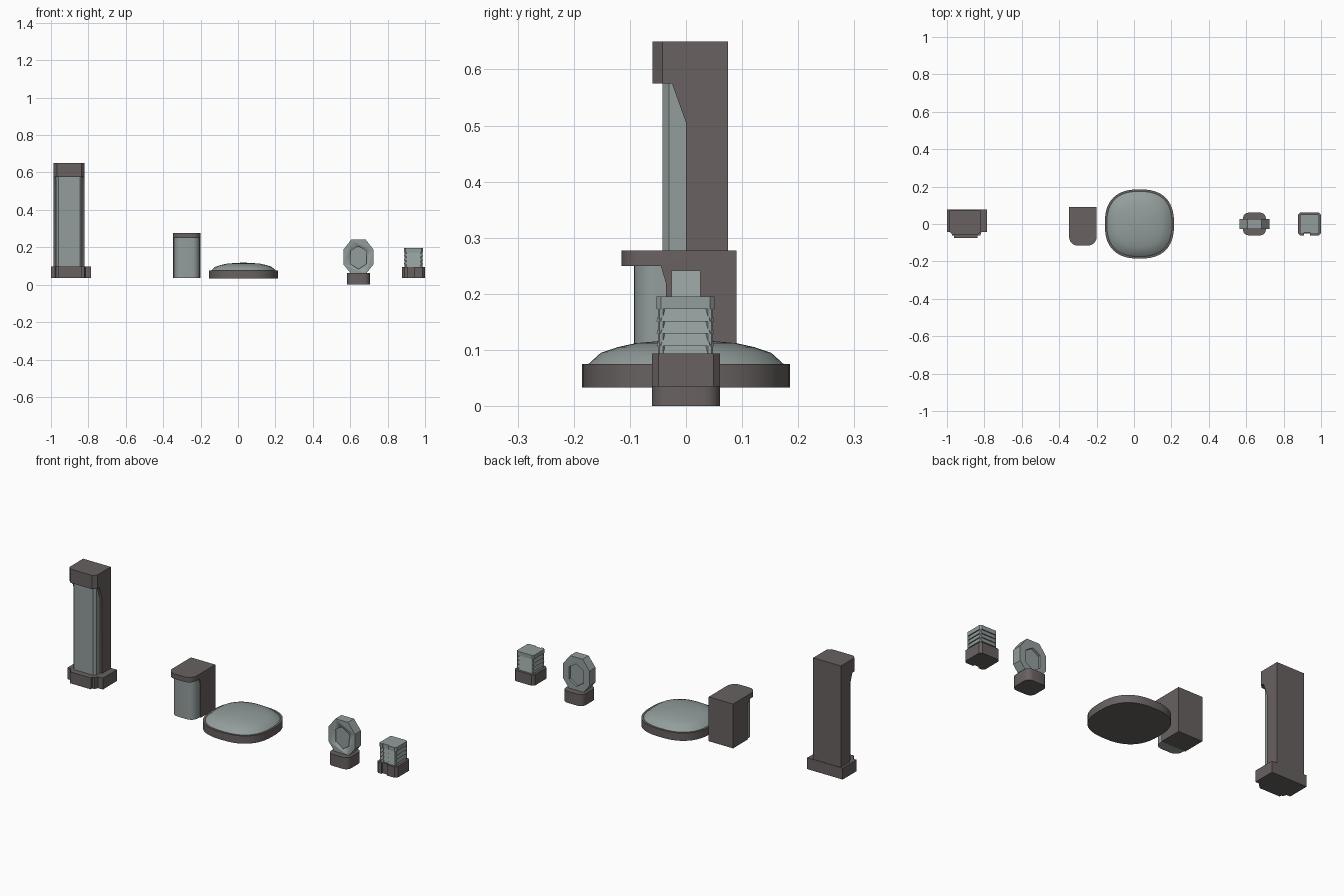
import bpy, bmesh, math
from mathutils import Vector

if "Cube" in bpy.data.objects:
    bpy.data.objects.remove(bpy.data.objects["Cube"])


def material(name, rgb):
    m = bpy.data.materials.new(name)
    m.diffuse_color = (*rgb, 1)
    m.use_nodes = True
    m.node_tree.nodes["Principled BSDF"].inputs["Base Color"].default_value = m.diffuse_color
    return m


DARK = material("dark_stone", (0.14, 0.12, 0.12))
LIGHT = material("pale_panel", (0.29, 0.34, 0.33))


def finish(name, bm, mat, smooth=True):
    bmesh.ops.recalc_face_normals(bm, faces=bm.faces)
    me = bpy.data.meshes.new(name)
    bm.to_mesh(me)
    bm.free()
    ob = bpy.data.objects.new(name, me)
    bpy.context.collection.objects.link(ob)
    me.materials.append(mat)
    if smooth:
        bpy.ops.object.select_all(action='DESELECT')
        ob.select_set(True)
        bpy.context.view_layer.objects.active = ob
        bpy.ops.object.shade_smooth_by_angle(angle=math.radians(30))
    return ob


def loft(name, outline, levels, mat, centre=(0, 0), smooth=True):
    """Stack copies of a plan outline at (scale, z) levels."""
    bm = bmesh.new()
    cx, cy = centre
    rings = [[bm.verts.new((cx + x * s, cy + y * s, z)) for x, y in outline]
             for s, z in levels]
    n = len(outline)
    for a, b in zip(rings, rings[1:]):
        for i in range(n):
            j = (i + 1) % n
            bm.faces.new((a[i], a[j], b[j], b[i]))
    bm.faces.new(rings[0][::-1])
    bm.faces.new(rings[-1])
    return finish(name, bm, mat, smooth)


def prism(name, pts, vec, mat, bevel=None):
    """Extrude a 3D polygon along vec; bevel = (y, width, segments) for upright front edges."""
    bm = bmesh.new()
    f = bm.faces.new([bm.verts.new(p) for p in pts])
    ext = bmesh.ops.extrude_face_region(bm, geom=[f], use_keep_orig=True)
    bmesh.ops.translate(bm, vec=Vector(vec),
                        verts=[v for v in ext["geom"] if isinstance(v, bmesh.types.BMVert)])
    bmesh.ops.recalc_face_normals(bm, faces=bm.faces)
    if bevel:
        y, w, seg = bevel
        edges = [e for e in bm.edges
                 if all(abs(v.co.y - y) < 1e-4 for v in e.verts)
                 and abs(e.verts[0].co.x - e.verts[1].co.x) < 1e-4]
        bmesh.ops.bevel(bm, geom=edges, offset=w, segments=seg, profile=0.5, affect='EDGES')
    return finish(name, bm, mat)


def round_rect(x0, x1, y0, y1, front, back=0.0, seg=6):
    """Plan outline with separate front and back corner radii."""
    pts = []
    for cx, cy, r, a in ((x0, y0, front, 180), (x1, y0, front, 270),
                         (x1, y1, back, 0), (x0, y1, back, 90)):
        if r == 0:
            pts.append((cx, cy))
            continue
        ox = cx + r if cx == x0 else cx - r
        oy = cy + r if cy == y0 else cy - r
        for k in range(seg + 1):
            t = math.radians(a + 90 * k / seg)
            pts.append((ox + r * math.cos(t), oy + r * math.sin(t)))
    return pts


def side_profile(pts, x):
    return [(x, y, z) for y, z in pts]


# Tall tower: hooded back, front panel, stepped base
prism("tower_body", side_profile([(0.075, 0.04), (0.075, 0.65), (-0.06, 0.65), (-0.06, 0.575),
                                  (-0.025, 0.575), (0, 0.505), (0, 0.04)], -0.987),
      (0.167, 0, 0), DARK, bevel=(-0.06, 0.018, 1))
loft("tower_panel", round_rect(-0.973, -0.834, -0.042, 0.03, 0.012, seg=1),
     [(1, 0.04), (1, 0.58)], LIGHT)
loft("tower_base", [(-1, 0.078), (-1, -0.043), (-0.978, -0.043), (-0.972, -0.062),
                    (-0.962, -0.062), (-0.962, -0.075), (-0.836, -0.075), (-0.836, -0.062),
                    (-0.822, -0.062), (-0.816, -0.043), (-0.786, -0.043), (-0.786, 0.078)],
     [(1, 0.035), (1, 0.097)], DARK)

# Short hooded cabinet with rounded front
prism("cabinet_body", side_profile([(0.09, 0.035), (0.09, 0.277), (-0.115, 0.277), (-0.115, 0.25),
                                    (-0.045, 0.25), (-0.036, 0.22), (-0.036, 0.035)], -0.347),
      (0.147, 0, 0), DARK, bevel=(-0.115, 0.045, 6))
loft("cabinet_panel", round_rect(-0.342, -0.205, -0.093, 0.02, 0.04),
     [(1, 0.037), (1, 0.255)], LIGHT)

# Squircle dish with low dome
squircle = []
for i in range(48):
    t = 2 * math.pi * i / 48
    c, s = math.cos(t), math.sin(t)
    squircle.append((0.185 * math.copysign(abs(c) ** 0.8, c),
                     0.185 * math.copysign(abs(s) ** 0.8, s)))
loft("dish_base", squircle, [(1, 0.033), (1, 0.075), (0.94, 0.075)], DARK, (0.029, 0))
loft("dish_dome", squircle, [(0.94, 0.07), (0.94, 0.075), (0.82, 0.095), (0.66, 0.105), (0.49, 0.112),
                             (0.25, 0.116), (0.02, 0.118)], LIGHT, (0.029, 0))

# Octagonal plate with hexagonal recesses, on a small rounded foot
PX = 0.644
loft("plate_foot", round_rect(-0.061, 0.061, -0.061, 0.061, 0.03, 0.03, seg=4),
     [(1, 0), (1, 0.063)], DARK, (PX, 0))
octagon = [(0.038, 0.242), (0.08, 0.188), (0.08, 0.108), (0.04, 0.058)]
octagon += [(-x, z) for x, z in reversed(octagon)]
plate = prism("octagon_plate", [(PX + x, -0.026, z) for x, z in octagon], (0, 0.052, 0), LIGHT)
hexagon = [(0, 0.206), (0.043, 0.18), (0.043, 0.112), (0, 0.083), (-0.043, 0.112), (-0.043, 0.18)]
for side in (-1, 1):
    cutter = prism("recess_cutter", [(PX + x, side * 0.013, z) for x, z in hexagon],
                   (0, side * 0.05, 0), LIGHT)
    cutter.hide_render = True
    mod = plate.modifiers.new("recess", 'BOOLEAN')
    mod.operation, mod.object, mod.solver = 'DIFFERENCE', cutter, 'EXACT'
    bpy.context.view_layer.objects.active = plate
    bpy.ops.object.modifier_apply(modifier=mod.name)
    bpy.data.objects.remove(cutter)

# Louvred vent block on a notched base
VX = 0.938


def notched(h, c, depth):
    return [(-h + c, -h), (-0.03, -h), (-0.03, -h + depth), (0.004, -h + depth), (0.004, -h),
            (h - c, -h), (h, -h + c), (h, h - c), (h - c, h), (-h + c, h), (-h, h - c), (-h, -h + c)]


loft("vent_base", notched(0.061, 0.012, 0.01), [(1, 0.035), (1, 0.094)], DARK, (VX, 0), False)
steps = [(0.98, 0.085)]
for k in range(4):
    z = 0.107 + 0.022 * k
    steps += [(0.87, z), (0.99, z)]
steps.append((0.99, 0.195))
loft("vent_louvres", notched(0.052, 0.008, 0.006), steps, LIGHT, (VX, -0.001), False)
for sx in (-1, 1):
    for sy in (-1, 1):
        loft("vent_corner_post", round_rect(-0.006, 0.006, -0.006, 0.006, 0.003, 0.003, seg=1),
             [(1, 0.085), (1, 0.194)], LIGHT, (VX + sx * 0.043, -0.001 + sy * 0.043), False)
